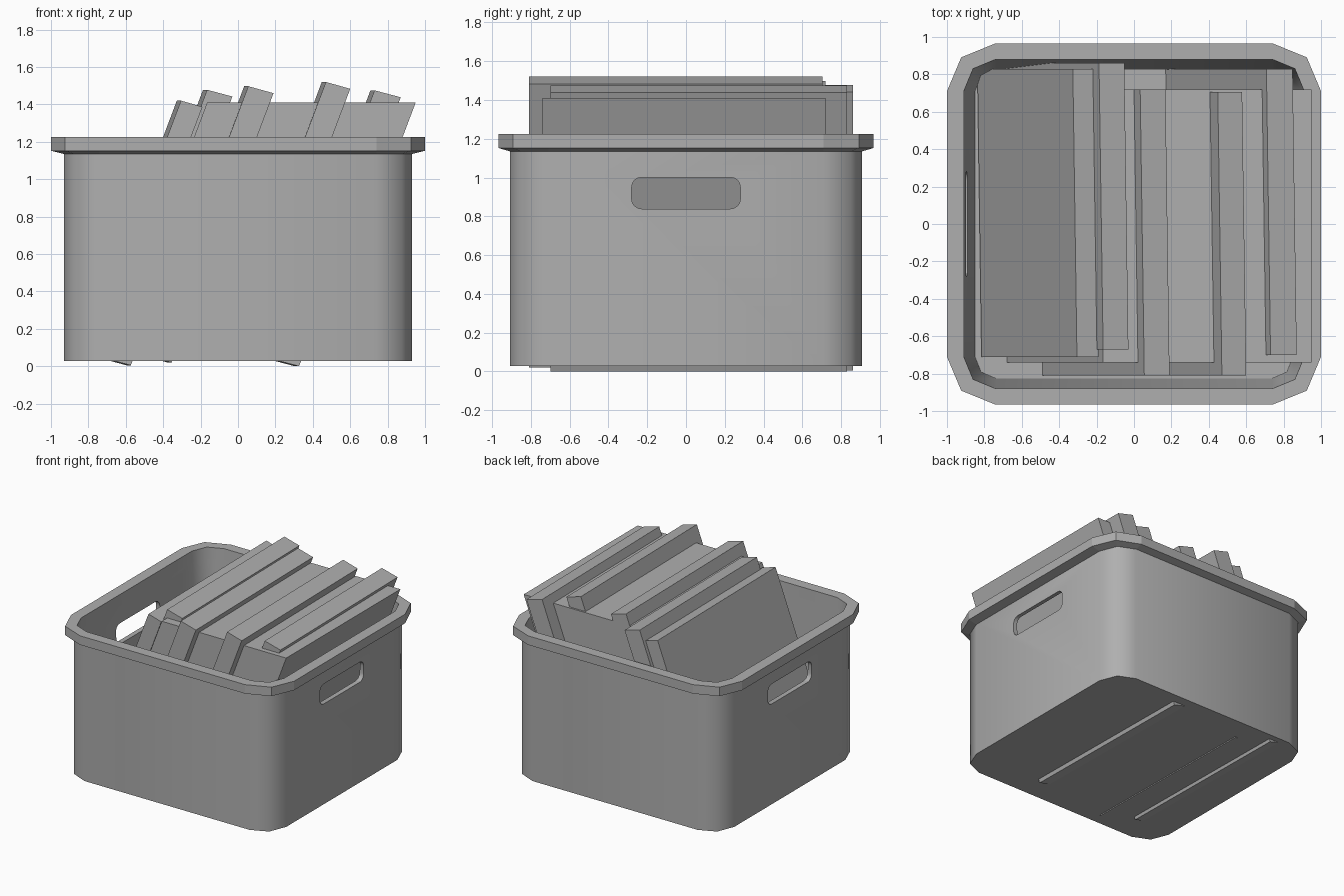
import bpy, bmesh, math

if "Cube" in bpy.data.objects:
    bpy.data.objects.remove(bpy.data.objects["Cube"])

CX, CY = 0.74, 0.71  # centre of the rounded corners

# Dark grey plastic and paper
grey = bpy.data.materials.new("dark_grey")
grey.diffuse_color = (0.43, 0.43, 0.43, 1)
grey.use_nodes = True
grey.node_tree.nodes["Principled BSDF"].inputs["Base Color"].default_value = grey.diffuse_color


def loop(hx, hy):
    """Rounded rectangle outline with three points per corner."""
    pts = []
    for q, (sx, sy) in enumerate([(1, 1), (-1, 1), (-1, -1), (1, -1)]):
        for k in range(3):
            a = math.radians(90 * q + 45 * k)
            pts.append((sx * CX + (hx - CX) * math.cos(a),
                        sy * CY + (hy - CY) * math.sin(a)))
    return pts


def finish(name, bm):
    bmesh.ops.recalc_face_normals(bm, faces=bm.faces)
    me = bpy.data.meshes.new(name)
    bm.to_mesh(me)
    bm.free()
    me.materials.append(grey)
    ob = bpy.data.objects.new(name, me)
    bpy.context.collection.objects.link(ob)
    return ob


def loft(name, profile, closed=False):
    """Bridge rounded outlines (half x, half y, z); cap ends or close the ring."""
    bm = bmesh.new()
    rings = [[bm.verts.new((x, y, z)) for x, y in loop(hx, hy)] for hx, hy, z in profile]
    pairs = list(zip(rings, rings[1:]))
    if closed:
        pairs.append((rings[-1], rings[0]))
    for a, b in pairs:
        n = len(a)
        for i in range(n):
            j = (i + 1) % n
            bm.faces.new((a[i], a[j], b[j], b[i]))
    if not closed:
        bm.faces.new(rings[0])
        bm.faces.new(rings[-1])
    return finish(name, bm)


def prism(name, front, back):
    """Solid between two matching outlines."""
    bm = bmesh.new()
    a = [bm.verts.new(p) for p in front]
    b = [bm.verts.new(p) for p in back]
    n = len(a)
    for i in range(n):
        j = (i + 1) % n
        bm.faces.new((a[i], a[j], b[j], b[i]))
    bm.faces.new(a)
    bm.faces.new(b)
    return finish(name, bm)


# Bin body: straight outside, slightly tapered inside
body = loft("bin_body", [(0.93, 0.908, 0.027), (0.93, 0.908, 1.15),
                         (0.907, 0.877, 1.15), (0.85, 0.825, 0.05)])

# Rounded handle holes through both side walls
outline = []
for q, (sy, sz) in enumerate([(1, 1), (-1, 1), (-1, -1), (1, -1)]):
    for k in range(5):
        a = math.radians(90 * q + 22.5 * k)
        outline.append((sy * 0.23 + 0.05 * math.cos(a), 0.92 + sz * 0.031 + 0.05 * math.sin(a)))
cutter = prism("handle_cutter", [(-1.2, y, z) for y, z in outline],
               [(1.2, y, z) for y, z in outline])
cutter.hide_render = True
mod = body.modifiers.new("handles", 'BOOLEAN')
mod.operation = 'DIFFERENCE'
mod.solver = 'EXACT'
mod.object = cutter
bpy.context.view_layer.objects.active = body
body.select_set(True)
bpy.ops.object.modifier_apply(modifier=mod.name)
bpy.data.objects.remove(cutter)
bpy.ops.object.select_all(action='DESELECT')
body.select_set(True)
bpy.ops.object.shade_smooth_by_angle(angle=math.radians(50))

# Overhanging rim, faceted outside and smooth inside
rim = loft("bin_rim", [(0.93, 0.908, 1.135), (1.0, 0.966, 1.152), (1.0, 0.966, 1.225),
                       (0.91, 0.88, 1.225), (0.906, 0.876, 1.135)], closed=True)
for p in rim.data.polygons:
    p.use_smooth = p.normal.x * p.center.x + p.normal.y * p.center.y < -0.1

# Leaning contents: top-left x and z, width, top drop, height, y range, back skew
LEAN = 0.378


def slab(name, x, z, w, drop, h, y0, y1, skew):
    prof = [(x, z), (x + w, z - drop), (x + w - LEAN * h, z - drop - h), (x - LEAN * h, z - h)]
    prism(name, [(px, y0, pz) for px, pz in prof], [(px - skew, y1, pz) for px, pz in prof])


slab("file_stack", -0.165, 1.41, 1.115, 0.0, 1.37, -0.74, 0.72, 0.0)
files = [(-0.305, 1.42, 0.115, 0.033, 1.35, -0.71, 0.83),
         (-0.165, 1.478, 0.135, 0.036, 1.437, -0.67, 0.86),
         (0.055, 1.497, 0.135, 0.037, 1.44, -0.81, 0.72),
         (0.47, 1.52, 0.13, 0.037, 1.44, -0.81, 0.705),
         (0.73, 1.475, 0.14, 0.037, 1.438, -0.70, 0.83)]
for i, f in enumerate(files):
    slab(f"file_{i + 1}", *f, 0.022)
